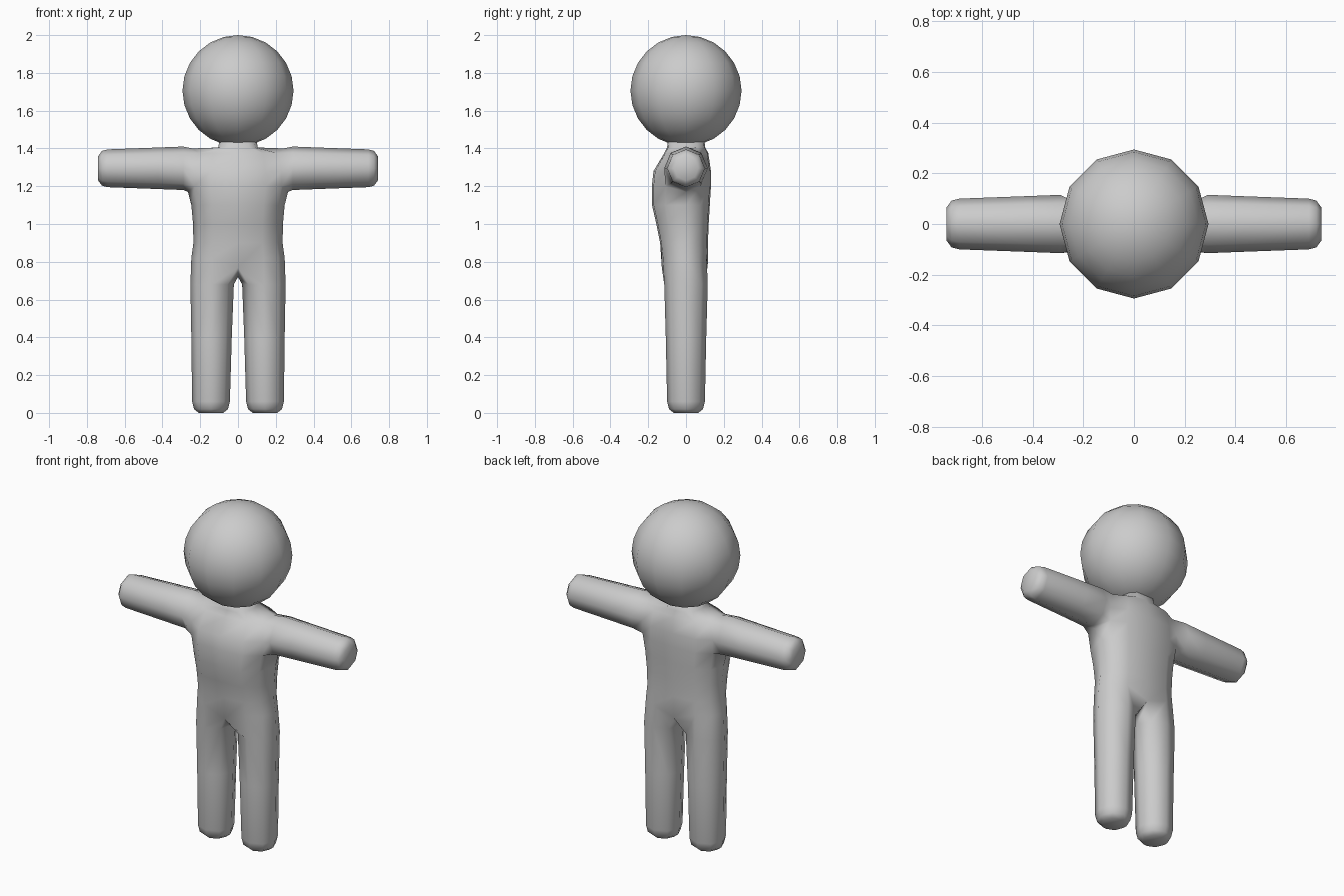
import bpy, bmesh, math

if "Cube" in bpy.data.objects:
    bpy.data.objects.remove(bpy.data.objects["Cube"])

grey = bpy.data.materials.new("light_grey")
grey.diffuse_color = (0.6, 0.6, 0.6, 1)
grey.use_nodes = True
grey.node_tree.nodes["Principled BSDF"].inputs["Base Color"].default_value = grey.diffuse_color


def finish(obj):
    obj.data.materials.append(grey)
    bpy.ops.object.select_all(action='DESELECT')
    obj.select_set(True)
    bpy.context.view_layer.objects.active = obj
    bpy.ops.object.shade_smooth()


# Head
bpy.ops.mesh.primitive_uv_sphere_add(segments=12, ring_count=12, radius=0.294,
                                     location=(0, 0, 1.706))
head = bpy.context.object
head.name = "head"
finish(head)

# Body: one connected skin
bm = bmesh.new()


def bridge(a, b, skip=()):
    n = len(a)
    for i in range(n):
        if i not in skip:
            bm.faces.new((a[i], a[(i + 1) % n], b[(i + 1) % n], b[i]))


def torso_ring(z, width, front, back, mid_dz=0.0, side_dz=0.0):
    """Twelve points: front middle, right side, back middle, left side."""
    half = [(0.55, 0.95), (0.87, 0.6), (1, 0), (0.87, -0.6), (0.55, -0.95)]
    pts = [(0, 1)] + half + [(0, -1)] + [(-x, y) for x, y in reversed(half)]
    ring = []
    for i, (x, y) in enumerate(pts):
        dz = mid_dz if i in (0, 6) else side_dz if i in (3, 9) else 0
        ring.append(bm.verts.new((x * width, -y * (front if y > 0 else back), z + dz)))
    return ring


# Torso from hip to neck (z, half width, front depth, back depth, offsets)
rings = [torso_ring(*r) for r in (
    (0.82, 0.247, 0.128, 0.115, -0.05),
    (0.90, 0.236, 0.137, 0.116),
    (1.00, 0.238, 0.157, 0.120),
    (1.10, 0.247, 0.180, 0.126),
    (1.20, 0.265, 0.181, 0.132, 0, -0.03),
    (1.28, 0.265, 0.172, 0.132),
    (1.375, 0.24, 0.115, 0.118, 0, 0.025),
    (1.405, 0.105, 0.100, 0.102),
    (1.46, 0.095, 0.095, 0.095))]
ARM_ROW = 4
for i in range(len(rings) - 1):
    holes = (2, 3, 8, 9) if i in (ARM_ROW, ARM_ROW + 1) else ()
    bridge(rings[i], rings[i + 1], holes)
bm.faces.new(rings[-1])

crotch = bm.verts.new((0, 0, 0.72))
low, mid, top = rings[ARM_ROW:ARM_ROW + 3]
for side in (1, -1):
    # Column numbers of front, side and back, mirrored for the left half
    col = (lambda k: k) if side == 1 else (lambda k: (12 - k) % 12)
    f, s, b = col(2), col(3), col(4)

    # Arm grown from the shoulder opening
    loop = [low[s], low[f], mid[f], top[f], top[s], top[b], mid[b], low[b]]
    for x, r in ((0.29, 0.115), (0.42, 0.110), (0.69, 0.100), (0.72, 0.092), (0.74, 0.065)):
        nxt = [bm.verts.new((side * x, -r * math.sin(k * math.pi / 4),
                             1.295 - r * math.cos(k * math.pi / 4))) for k in range(8)]
        bridge(loop, nxt)
        loop = nxt
    bm.faces.new(loop)

    # Leg grown from half of the hip ring and the crotch point
    hip = rings[0]
    loop = [hip[col(k)] for k in range(1, 7)] + [crotch, hip[0]]
    for z, cx, r in ((0.68, 0.137, 0.115), (0.40, 0.140, 0.107), (0.06, 0.143, 0.100),
                     (0.02, 0.143, 0.090), (0.0, 0.143, 0.065)):
        nxt = [bm.verts.new((side * (cx + r * math.sin(k * math.pi / 4)),
                             -r * math.cos(k * math.pi / 4), z)) for k in range(8)]
        bridge(loop, nxt)
        loop = nxt
    bm.faces.new(loop)

# Remove the loose points inside the shoulder openings
bmesh.ops.delete(bm, geom=[v for v in bm.verts if not v.link_faces], context='VERTS')
bmesh.ops.recalc_face_normals(bm, faces=bm.faces)
mesh = bpy.data.meshes.new("body")
bm.to_mesh(mesh)
bm.free()
body = bpy.data.objects.new("body", mesh)
bpy.context.collection.objects.link(body)
finish(body)
